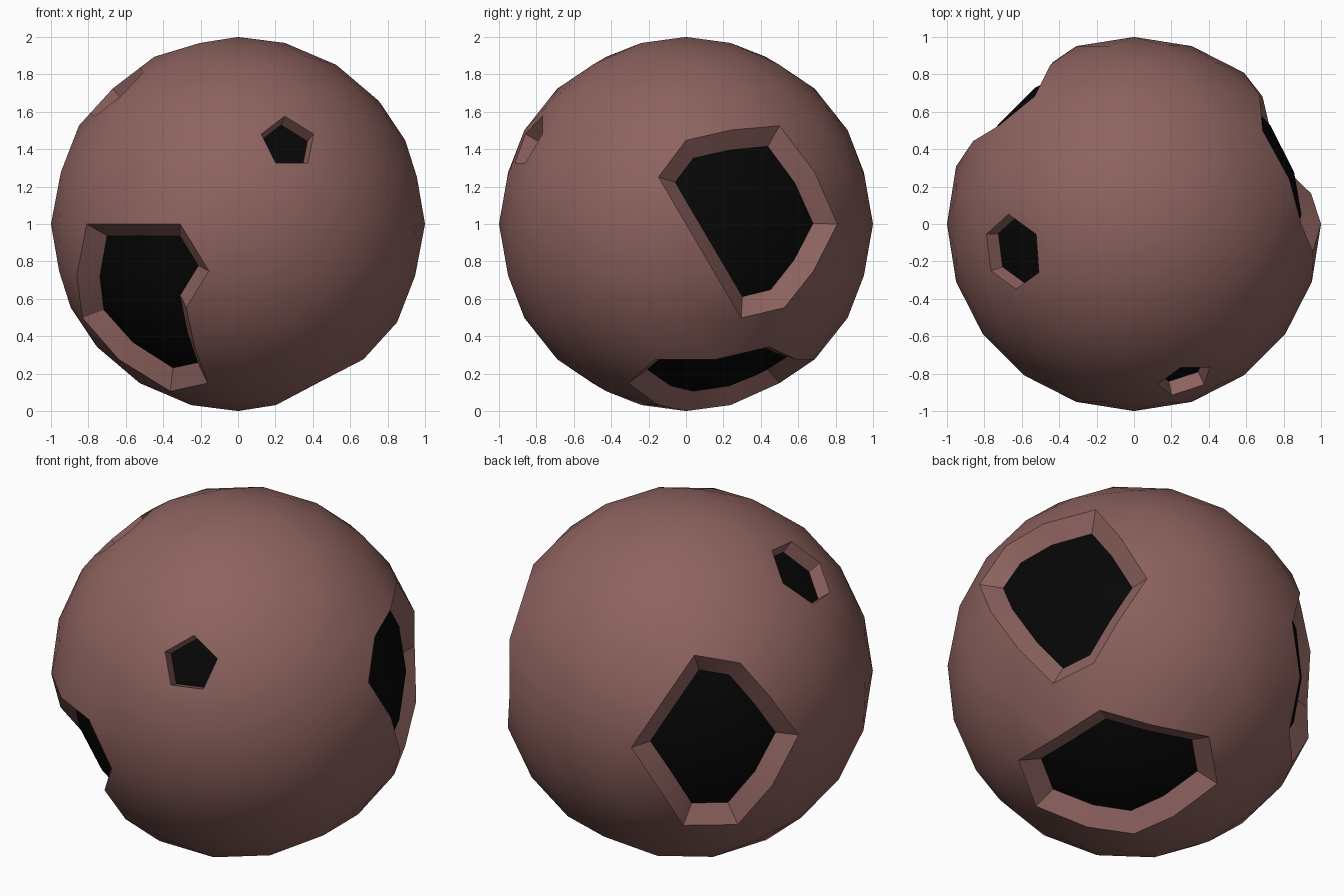
import bpy, bmesh, math
from mathutils import Vector

if "Cube" in bpy.data.objects:
    bpy.data.objects.remove(bpy.data.objects["Cube"])


def material(name, color):
    m = bpy.data.materials.new(name)
    m.diffuse_color = (*color, 1)
    m.use_nodes = True
    m.node_tree.nodes["Principled BSDF"].inputs["Base Color"].default_value = m.diffuse_color
    return m


# Low-poly ball
bpy.ops.mesh.primitive_ico_sphere_add(subdivisions=3, radius=1, location=(0, 0, 1))
ball = bpy.context.object
ball.name = "cratered_ball"
ball.data.materials.append(material("brown_shell", (0.27, 0.125, 0.115)))
ball.data.materials.append(material("black_floor", (0.002, 0.002, 0.002)))

bm = bmesh.new()
bm.from_mesh(ball.data)
bm.normal_update()


def nearest(direction):
    d = Vector(direction)
    return max(bm.verts, key=lambda v: v.co.dot(d))


def sink(faces, inset, scale):
    """Inset a patch, push it towards the centre and paint it black."""
    faces = list(faces)
    bmesh.ops.inset_region(bm, faces=faces, thickness=inset, depth=0,
                           use_boundary=True, use_even_offset=True)
    for v in {v for f in faces for v in f.verts}:
        v.co *= scale
    for f in faces:
        f.material_index = 1


# Directions of the vertices inside each large crater
craters = [
    # front left
    [(-1.55, -3.08, -0.89), (-2.17, -2.23, -0.89), (-1.17, -0.85, -0.89),
     (-1.72, -2.55, -1.79), (-1.45, -1.70, -2.34)],
    # right, towards the back
    [(3.41, 0.53, 0.89), (1.62, 0.53, 0), (3.07, 1.58, -0.89),
     (2.79, 1.38, 0.89), (2.62, 1.90, 0)],
    # underside
    [(1.45, 0, -2.89), (0.72, 0.53, -3.45), (0.72, 0.53, -1.45), (0.45, 1.38, -2.89)],
    # back left
    [(-2.45, 2.43, 0.89), (-1, 1.38, 0), (-2.62, 1.90, 0), (-2.17, 2.23, -0.89)],
]
# Small holes: direction of the centre vertex, share of each edge cut back
small_holes = [((0.28, -0.85, 0.45), 0.615), ((-0.67, -0.16, 0.72), 0.66)]

crater_verts = [[nearest(d) for d in dirs] for dirs in craters]
hole_verts = [(nearest(d), t) for d, t in small_holes]

# Large craters
for verts in crater_verts:
    sink({f for v in verts for f in v.link_faces}, 0.07, 0.9)

# Small five- and six-sided holes
for centre, t in hole_verts:
    ring = [bmesh.utils.edge_split(e, centre, t)[1] for e in list(centre.link_edges)]
    for f in list(centre.link_faces):
        a, b = [v for v in f.verts if v in ring]
        bmesh.utils.face_split(f, a, b)
    bm.normal_update()
    sink(centre.link_faces, 0.001, 0.92)

bm.normal_update()
bm.to_mesh(ball.data)
bm.free()

bpy.ops.object.shade_smooth_by_angle(angle=math.radians(30))
